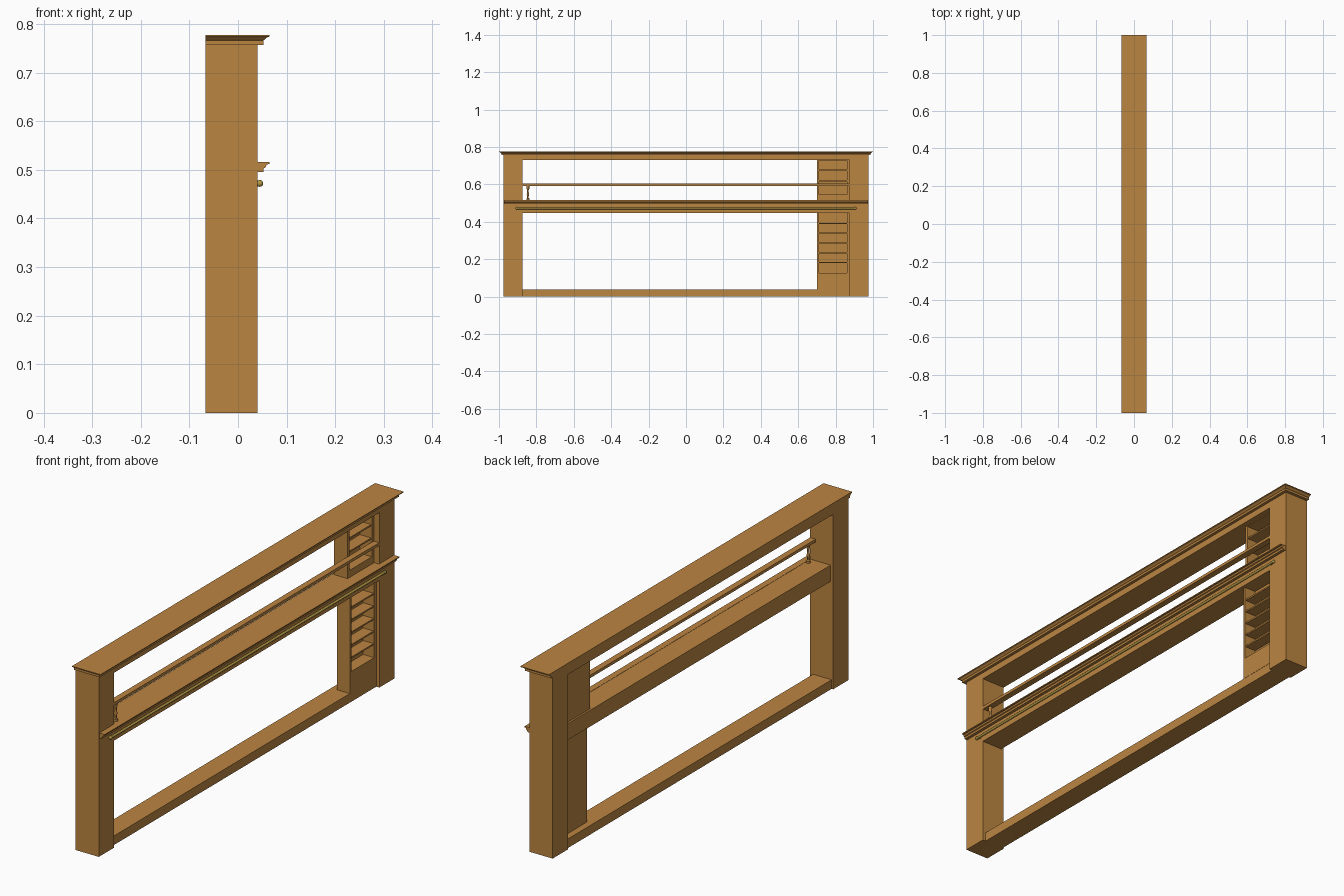
import bpy, bmesh, math
from mathutils import Matrix

if "Cube" in bpy.data.objects:
    bpy.data.objects.remove(bpy.data.objects["Cube"])


def material(name, rgb):
    m = bpy.data.materials.new(name)
    m.diffuse_color = (*rgb, 1)
    m.use_nodes = True
    m.node_tree.nodes["Principled BSDF"].inputs["Base Color"].default_value = m.diffuse_color
    return m


WOOD = material("oak wood", (0.50, 0.235, 0.053))
BRASS = material("brass", (0.46, 0.32, 0.06))


def finish(bm, name, mat, smooth=False):
    bmesh.ops.recalc_face_normals(bm, faces=bm.faces[:])
    me = bpy.data.meshes.new(name)
    bm.to_mesh(me)
    bm.free()
    me.materials.append(mat)
    ob = bpy.data.objects.new(name, me)
    bpy.context.collection.objects.link(ob)
    if smooth:
        bpy.ops.object.select_all(action='DESELECT')
        ob.select_set(True)
        bpy.context.view_layer.objects.active = ob
        bpy.ops.object.shade_smooth_by_angle(angle=math.radians(40))
    return ob


def box(name, x, y, z, mat=WOOD):
    bm = bmesh.new()
    bmesh.ops.create_cube(bm, size=1)
    for v in bm.verts:
        v.co = [a + (b - a) * (c + 0.5) for (a, b), c in zip((x, y, z), v.co)]
    return finish(bm, name, mat)


def skin(name, rings, mat, smooth=False):
    """Join closed rings of points into a capped solid."""
    bm = bmesh.new()
    loops = [[bm.verts.new(p) for p in r] for r in rings]
    n = len(loops[0])
    for a, b in zip(loops, loops[1:]):
        for i in range(n):
            j = (i + 1) % n
            bm.faces.new((a[i], a[j], b[j], b[i]))
    bm.faces.new(loops[0][::-1])
    bm.faces.new(loops[-1])
    return finish(bm, name, mat, smooth)


def lathe(name, profile, origin, mat, sides=16):
    """Turned part about a vertical axis from (radius, height) pairs."""
    ox, oy, oz = origin
    rings = [[(ox + r * math.cos(k * math.tau / sides),
               oy + r * math.sin(k * math.tau / sides), oz + h)
              for k in range(sides)] for r, h in profile]
    return skin(name, rings, mat, True)


BACK, FRONT, END, INNER = -0.067, 0.04, 0.975, 0.875

# Posts and the main horizontal members
for side, label in ((-1, "left"), (1, "right")):
    box(label + "_post", (BACK, FRONT), sorted((side * INNER, side * END)), (0, 0.73))
box("top_beam", (BACK, FRONT), (-END, END), (0.73, 0.757))
box("bottom_rail", (-0.06, 0.026), (-INNER, INNER), (0, 0.038))
box("middle_beam", (-0.055, 0.04), (-INNER, INNER), (0.447, 0.515))

# Stepped crown moulding, mitred around the front and both ends, flat at the back
crown = [(0.012, 0.757), (0.012, 0.766), (0.015, 0.768), (0.019, 0.772),
         (0.025, 0.774), (0.025, 0.777)]
skin("crown_moulding", [[(BACK, -END - o, z), (FRONT + o, -END - o, z),
                         (FRONT + o, END + o, z), (BACK, END + o, z)]
                        for o, z in crown], WOOD)

# Projecting ledge moulding across the front
ledge = [(0.038, 0.495), (0.052, 0.495), (0.053, 0.503), (0.057, 0.505),
         (0.059, 0.511), (0.065, 0.512), (0.065, 0.516), (0.038, 0.516)]
skin("ledge_moulding", [[(x, y, z) for x, z in ledge] for y in (-0.972, 0.972)], WOOD)

# Upper hand rail with a turned support
box("upper_rail", (0.014, 0.04), (-INNER, INNER), (0.593, 0.605))
lathe("rail_support", [(0.008, 0), (0.008, 0.008), (0.004, 0.012), (0.004, 0.022),
                       (0.007, 0.032), (0.004, 0.044), (0.004, 0.056),
                       (0.007, 0.062), (0.007, 0.079)], (0.027, -0.845, 0.515), WOOD)

# Thin metal bar under the ledge, with ball ends and holders
bm = bmesh.new()
bmesh.ops.create_cone(bm, cap_ends=True, segments=16, radius1=0.005, radius2=0.005,
                      depth=1.81, matrix=Matrix.Translation((0.045, 0, 0.472))
                      @ Matrix.Rotation(math.pi / 2, 4, 'X'))
for y in (-0.905, 0.905):
    bmesh.ops.create_uvsphere(bm, u_segments=14, v_segments=8, radius=0.007,
                              matrix=Matrix.Translation((0.045, y, 0.472)))
finish(bm, "front_bar", BRASS, True)
for i in (-1, 1):
    box("bar_holder", (0.038, 0.046), (i * 0.89 - 0.004, i * 0.89 + 0.004),
        (0.466, 0.478), BRASS)


# Open shelf cabinets at the right-hand end
def cabinet(name, back, front, z0, z1, sill, head, shelves):
    box(name + "_back", (back, back + 0.008), (0.70, INNER), (z0, z1))
    box(name + "_left_side", (back, front), (0.70, 0.711), (z0, z1))
    box(name + "_right_side", (back, front), (0.86, INNER), (z0, z1))
    box(name + "_base", (back, front), (0.71, 0.861), (z0, sill))
    if head < z1:
        box(name + "_head", (back, front), (0.71, 0.861), (head, z1))
    for z in shelves:
        box(name + "_shelf", (back, front - 0.003), (0.71, 0.861), (z - 0.003, z + 0.003))


cabinet("lower_cabinet", -0.032, 0.027, 0.038, 0.447, 0.127, 0.447,
        [0.182 + 0.0525 * i for i in range(5)])
cabinet("upper_cabinet", -0.047, 0.016, 0.515, 0.73, 0.545, 0.727, [0.62, 0.676])
